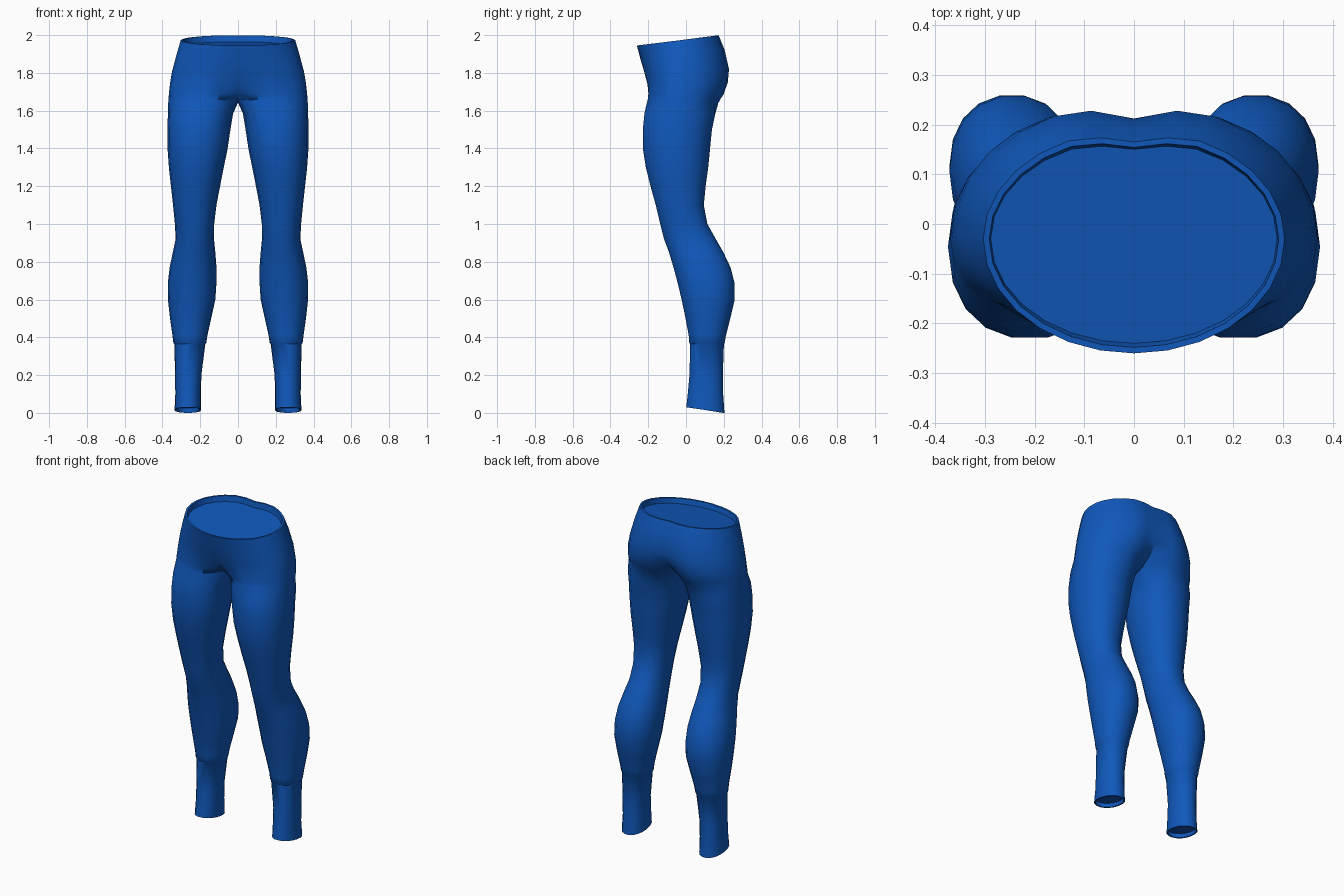
import bpy, bmesh, math

ARC = 14      # segments around the outside of one half
INNER = 4     # segments along the inner thigh

blue = bpy.data.materials.new("cloth blue")
blue.diffuse_color = (0.005, 0.098, 0.5, 1)


def spow(v, e):
    return math.copysign(abs(v) ** e, v)


def hip_ring(zf, zb, w, yf, yb, dip_f, dip_b, e):
    """Half outline from front centre, round the side, to back centre."""
    pts, cy = [], -0.03
    for i in range(ARC + 1):
        t = math.pi * i / ARC
        s, c = max(math.sin(t), 0.0), math.cos(t)
        x = 0.0 if i in (0, ARC) else w * s ** e
        fall = math.exp(-(x / 0.075) ** 2)
        if c > 0:
            y = cy + (yf - cy) * c ** e + dip_f * fall
        else:
            y = cy + (yb - cy) * (-c) ** e - dip_b * fall
        z = zf + (zb - zf) * (y - yf) / (yb - yf)
        pts.append((x, y, z))
    return pts


def leg_ring(zf, zb, x0, x1, y0, y1):
    """Closed outline of one leg, starting at its front inner corner."""
    n = ARC + INNER
    pts = []
    for i in range(n):
        a = math.radians(-50) + 2 * math.pi * i / n
        sx, sy = spow(math.sin(a), 0.92), -spow(math.cos(a), 0.92)
        x = (x0 + x1) / 2 + (x1 - x0) / 2 * sx
        y = (y0 + y1) / 2 + (y1 - y0) / 2 * sy
        pts.append((x, y, zf + (zb - zf) * (sy + 1) / 2))
    return pts


# Waist and hips: z front, z back, half width, y front, y back, dips, roundness
hips = [
    (1.915, 1.965, 0.288, -0.240, 0.172, 0, 0.022, 1),      # recessed cap edge
    (1.945, 2.000, 0.291, -0.248, 0.178, 0, 0.024, 1),      # inner rim
    (1.945, 2.000, 0.303, -0.260, 0.190, 0, 0.025, 1),      # outer rim
    (1.880, 1.920, 0.325, -0.243, 0.220, 0, 0.025, 0.96),
    (1.800, 1.820, 0.349, -0.225, 0.242, 0.005, 0.03, 0.93),
    (1.740, 1.750, 0.360, -0.214, 0.237, 0.03, 0.05, 0.88),
    (1.690, 1.685, 0.366, -0.214, 0.218, 0.07, 0.09, 0.85),
    (1.660, 1.640, 0.369, -0.219, 0.190, 0.14, 0.12, 0.85),  # crotch
]

# Leg: z front, z back, inner x, outer x, front y, back y
legs = [
    (1.59, 1.58, 0.026, 0.371, -0.222, 0.157),
    (1.50, 1.50, 0.040, 0.374, -0.231, 0.140),
    (1.40, 1.40, 0.055, 0.373, -0.231, 0.130),
    (1.30, 1.30, 0.075, 0.366, -0.215, 0.120),
    (1.20, 1.20, 0.095, 0.355, -0.190, 0.106),
    (1.10, 1.10, 0.114, 0.344, -0.162, 0.096),
    (1.00, 1.00, 0.126, 0.334, -0.138, 0.115),
    (0.92, 0.92, 0.127, 0.330, -0.118, 0.160),              # knee
    (0.85, 0.85, 0.120, 0.345, -0.092, 0.200),
    (0.77, 0.77, 0.114, 0.362, -0.068, 0.238),
    (0.69, 0.69, 0.114, 0.371, -0.047, 0.258),              # calf
    (0.60, 0.60, 0.120, 0.371, -0.025, 0.260),
    (0.50, 0.50, 0.142, 0.360, -0.004, 0.236),
    (0.41, 0.41, 0.162, 0.347, 0.013, 0.213),
    (0.37, 0.37, 0.168, 0.342, 0.016, 0.206),
    (0.364, 0.364, 0.173, 0.337, 0.021, 0.202),             # cuff seam
    (0.20, 0.20, 0.194, 0.333, 0.017, 0.196),
    (0.10, 0.10, 0.196, 0.332, 0.008, 0.198),
    (0.03, 0.00, 0.195, 0.336, 0.000, 0.205),               # hem
    (0.03, 0.00, 0.203, 0.328, 0.008, 0.197),
    (0.055, 0.025, 0.203, 0.328, 0.008, 0.197),             # inside of hem
]

bm = bmesh.new()


def add_ring(points):
    return [bm.verts.new(p) for p in points]


def bridge(upper, lower, closed):
    n = len(upper)
    for i in range(n if closed else n - 1):
        j = (i + 1) % n
        bm.faces.new((upper[i], lower[i], lower[j], upper[j]))


# Hips as open half rings, with a cap just below the waist rim
rings = [add_ring(hip_ring(*row)) for row in hips]
bm.faces.new(rings[0])
for a, b in zip(rings, rings[1:]):
    bridge(a, b, False)

# Crotch seam closes the last hip ring along the centre line
crotch = rings[-1]
front, back = crotch[0].co.copy(), crotch[-1].co.copy()
seam = []
for k in range(1, INNER):
    p = back.lerp(front, k / INNER)
    p.z -= 0.006 * math.sin(math.pi * k / INNER)
    seam.append(tuple(p))
previous = crotch + add_ring(seam)

# Leg down to the hem, closed just inside it
for row in legs:
    ring = add_ring(leg_ring(*row))
    bridge(previous, ring, True)
    previous = ring
bm.faces.new(previous[::-1])

mesh = bpy.data.meshes.new("leggings")
bm.to_mesh(mesh)
bm.free()
mesh.materials.append(blue)
leggings = bpy.data.objects.new("leggings", mesh)
bpy.context.collection.objects.link(leggings)

# Smooth cloth with crisp rims
bpy.context.view_layer.objects.active = leggings
leggings.select_set(True)
mirror = leggings.modifiers.new("other_half", 'MIRROR')
mirror.use_axis[0] = True
mirror.use_mirror_merge = True
mirror.merge_threshold = 0.0005
bpy.ops.object.modifier_apply(modifier=mirror.name)
bpy.ops.object.shade_smooth_by_angle(angle=math.radians(40))
